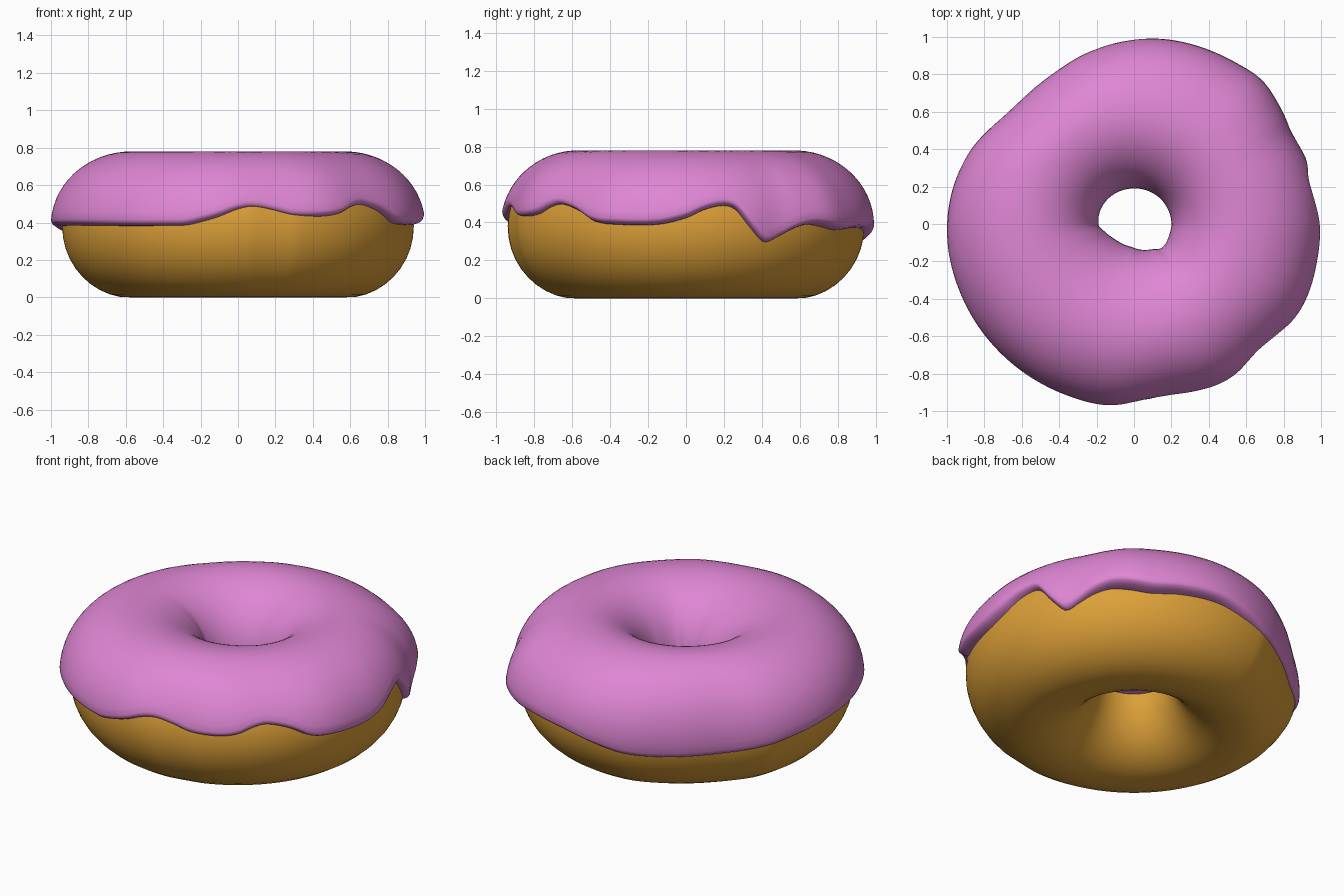
import bpy, bmesh, math

if "Cube" in bpy.data.objects:
    bpy.data.objects.remove(bpy.data.objects["Cube"])

R, ZC = 0.57, 0.385      # ring centre line radius and height
N = 240                  # steps around the ring

# angle (degrees) -> icing rim height, outer radius and hole radius
RIM = [(0, .43), (6, .475), (12, .497), (16, .48), (19.5, .41), (22, .36), (26, .30), (31, .33),
       (36, .37), (42, .395), (48, .385), (56, .365), (66, .375), (80, .37), (92, .33), (105, .29),
       (125, .28), (145, .30), (165, .35), (185, .385), (252, .39), (258, .41), (264, .44),
       (270, .48), (275, .495), (282, .475), (288, .45), (298, .44), (305, .455), (310, .49),
       (315, .505), (323, .47), (330, .41), (337, .395), (351, .395)]
OUTER = [(0, 1.0), (20, .985), (30, .975), (38, 1.0), (48, 1.03), (58, 1.02), (82, 1.0), (105, .95),
         (120, .91), (138, .90), (158, .965), (180, 1.0), (205, 1.0), (250, .985), (262, .985),
         (282, .95), (300, .98), (316, .975), (334, 1.005), (350, 1.0)]
HOLE = [(0, .20), (90, .19), (180, .19), (197, .157), (222, .128), (260, .122), (280, .137),
        (307, .168), (319, .195), (345, .197)]


def sample(table, deg):
    """Smooth periodic interpolation of a table."""
    pts = table + [(table[0][0] + 360, table[0][1])]
    n = len(table)

    def slope(k):
        a0, v0 = table[(k - 1) % n]
        a1, v1 = table[(k + 1) % n]
        return (v1 - v0) / ((a1 - a0) % 360)
    for k in range(n):
        (a, va), (b, vb) = pts[k], pts[k + 1]
        if a <= deg <= b:
            h = b - a
            t = (deg - a) / h
            return ((2*t**3 - 3*t**2 + 1) * va + (t**3 - 2*t**2 + t) * h * slope(k)
                    + (3*t**2 - 2*t**3) * vb + (t**3 - t**2) * h * slope((k + 1) % n))


def material(name, rgb):
    m = bpy.data.materials.new(name)
    m.diffuse_color = (*rgb, 1)
    m.use_nodes = True
    m.node_tree.nodes["Principled BSDF"].inputs["Base Color"].default_value = m.diffuse_color
    return m


def sweep(name, section, closed, mat):
    """Join the (radius, z) sections for all angles into a ring."""
    bm = bmesh.new()
    rows = []
    for i in range(N):
        deg = 360 * i / N
        p = math.radians(deg)
        rows.append([bm.verts.new((r * math.cos(p), r * math.sin(p), z)) for r, z in section(deg)])
    m = len(rows[0])
    for i in range(N):
        a, b = rows[i], rows[(i + 1) % N]
        for j in range(m if closed else m - 1):
            k = (j + 1) % m
            bm.faces.new((a[j], b[j], b[k], a[k]))
    me = bpy.data.meshes.new(name)
    bm.to_mesh(me)
    bm.free()
    me.materials.append(mat)
    for f in me.polygons:
        f.use_smooth = True
    ob = bpy.data.objects.new(name, me)
    bpy.context.collection.objects.link(ob)
    return ob


def dough_point(deg, th):
    out = min(.94, sample(OUTER, deg) - .02) - R
    a = out if math.cos(th) > 0 else .365
    return R + a * math.cos(th), max(0, ZC - .005 + .383 * math.sin(th))


def icing_point(deg, th, f):
    """Point between the dough (f=0) and the outside of the icing (f=1)."""
    a = sample(OUTER, deg) - R if math.cos(th) > 0 else R - sample(HOLE, deg)
    r1, z1 = R + a * math.cos(th), ZC + .395 * math.sin(th)
    r0, z0 = dough_point(deg, th)
    return r0 + (r1 - r0) * f, z0 + (z1 - z0) * f


def dough_section(deg):
    return [dough_point(deg, 2 * math.pi * j / 40) for j in range(40)]


def icing_section(deg):
    t0 = math.asin((sample(RIM, deg) - ZC) / .395)
    t1 = math.pi + .03
    lip = [(0, -.3), (0, .25), (.012, .6), (.035, .88), (.07, 1)]     # rounded rim
    pts = [icing_point(deg, t0 + d, f) for d, f in lip]
    s, e = t0 + .07, t1 - .07
    pts += [icing_point(deg, s + (e - s) * j / 30, 1) for j in range(1, 30)]
    pts += [icing_point(deg, t1 - d, f) for d, f in reversed(lip)]
    return pts


sweep("dough", dough_section, True, material("golden dough", (.72, .35, .04)))
sweep("icing", icing_section, False, material("pink icing", (.74, .24, .66)))
